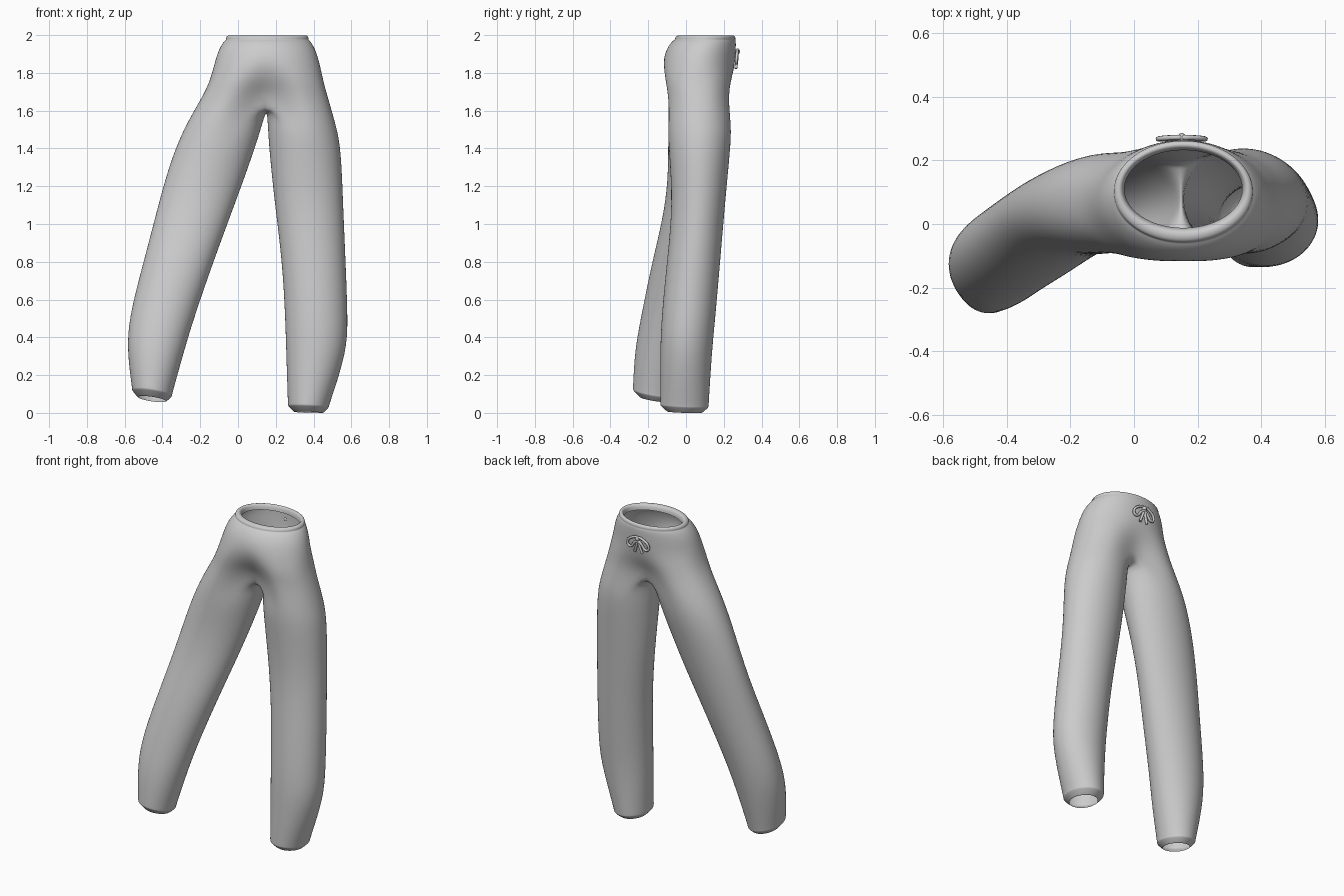
import bpy, bmesh, math
from mathutils import Vector

if "Cube" in bpy.data.objects:
    bpy.data.objects.remove(bpy.data.objects["Cube"])

G = 1.012            # small growth to offset subdivision shrinkage
bm = bmesh.new()


def bridge_rings(a, b):
    n = len(a)
    for i in range(n):
        j = (i + 1) % n
        bm.faces.new((a[i], a[j], b[j], b[i]))


# Hips: rings of 24, from the folded lip inside the waist down to the split
# z, x min, x max, y min, y max, centre dent at front, dent at back
hips = [
    (1.965, -.030, .340, -.012, .232, 0, 0),
    (1.992, -.034, .344, -.016, .236, 0, 0),
    (2.001, -.046, .356, -.034, .248, 0, 0),
    (1.994, -.061, .371, -.055, .260, 0, 0),
    (1.981, -.064, .374, -.058, .262, 0, 0),
    (1.976, -.062, .372, -.058, .260, 0, 0),
    (1.968, -.074, .383, -.074, .264, 0, 0),
    (1.920, -.104, .412, -.108, .263, 0, 0),
    (1.840, -.126, .434, -.132, .258, .01, 0),
    (1.750, -.150, .452, -.130, .252, .05, .02),
    (1.665, -.192, .476, -.118, .248, .11, .07),
]
prev = None
for z, x0, x1, y0, y1, df, db in hips:
    cx, rx = (x0 + x1) / 2, (x1 - x0) / 2 * G
    cy, ry = (y0 + y1) / 2, (y1 - y0) / 2 * G
    ring = []
    for i in range(24):
        a = math.radians(-90 + 15 * i)
        c, s = math.cos(a), math.sin(a)
        p = 1 if z > 1.8 else .85
        x = cx + rx * math.copysign(abs(c) ** p, c)
        y = cy + ry * math.copysign(abs(s) ** p, s)
        near = max(0, 1 - abs(c) / .4)
        y += near * (df if s < 0 else -db)
        ring.append(bm.verts.new((x, y, z)))
    if prev:
        bridge_rings(prev, ring)
    prev = ring
split = prev

# Crotch strip running back to front between the legs
front, back = split[0].co.copy(), split[12].co.copy()
strip = []
for j in range(1, 8):
    t = j / 8
    co = back.lerp(front, t)
    co.z -= .045 * math.sin(math.pi * t)
    co.x = .152
    strip.append(bm.verts.new(co))

# Legs: z, centre x, centre y, radius x, radius y, slope in x, slope in y
left = [
    (1.50, -.085, .065, .207, .163, 0, 0),
    (1.30, -.157, .050, .212, .142, 0, 0),
    (1.07, -.230, .020, .200, .132, 0, 0),
    (0.80, -.315, -.040, .185, .140, 0, 0),
    (0.50, -.407, -.100, .173, .140, 0, 0),
    (0.32, -.437, -.135, .150, .137, 0, -.05),
    (0.115, -.455, -.163, .106, .118, -.15, -.15),
]
right = [
    (1.52, .339, .072, .181, .170, 0, 0),
    (1.40, .355, .072, .191, .163, 0, 0),
    (1.10, .376, .068, .181, .138, 0, 0),
    (0.80, .402, .040, .168, .141, 0, 0),
    (0.50, .416, .012, .166, .143, 0, 0),
    (0.32, .416, .000, .161, .137, 0, 0),
    (0.045, .373, -.008, .109, .128, -.04, -.04),
]
for side, rows in ((1, right), (-1, left)):
    z, cx, cy, rx, ry, sx, sy = rows[-1]
    # turned-in hem below the last ring
    hem = [(z - d, cx, cy, rx * f, ry * f, sx, sy)
           for d, f in ((.008, 1.0), (.014, .97), (.040, .74), (.042, .70))]
    prev = [split[(side * k) % 24] for k in range(13)] + strip
    for z, cx, cy, rx, ry, sx, sy in rows + hem:
        ring = []
        for k in range(20):
            a = math.radians(18 * k - 108)
            dx = side * rx * G * math.cos(a)
            dy = ry * G * math.sin(a)
            ring.append(bm.verts.new((cx + dx, cy + dy, z + sx * dx + sy * dy)))
        bridge_rings(prev, ring)
        prev = ring

bmesh.ops.recalc_face_normals(bm, faces=bm.faces)
mesh = bpy.data.meshes.new("trousers")
bm.to_mesh(mesh)
bm.free()
for p in mesh.polygons:
    p.use_smooth = True
trousers = bpy.data.objects.new("trousers", mesh)
bpy.context.collection.objects.link(trousers)
sub = trousers.modifiers.new("smooth", 'SUBSURF')
sub.levels = sub.render_levels = 2


# Drawstring bow: two loops and two tails tied at the back of the waist
def cord(name, pts, closed):
    cu = bpy.data.curves.new(name, 'CURVE')
    cu.dimensions = '3D'
    cu.bevel_depth = .008
    cu.bevel_resolution = 2
    cu.resolution_u = 6
    cu.use_fill_caps = True
    sp = cu.splines.new('BEZIER')
    sp.bezier_points.add(len(pts) - 1)
    sp.use_cyclic_u = closed
    for bp, (x, y, z) in zip(sp.bezier_points, pts):
        bp.co = Vector((.15 + x, .264 + y, 1.915 + z))
        bp.handle_left_type = bp.handle_right_type = 'AUTO'
    ob = bpy.data.objects.new(name, cu)
    bpy.context.collection.objects.link(ob)


for s, label in ((1, "right"), (-1, "left")):
    cord(label + "_bow_loop", [(0, .008, 0), (s * .042, .007, -.004),
         (s * .074, .003, -.045), (s * .058, .003, -.064),
         (s * .024, .006, -.032)], True)
    cord(label + "_bow_tail", [(0, .008, 0), (s * .010, .005, -.045),
         (s * .026, .0, -.092)], False)

# Knot
bpy.ops.mesh.primitive_uv_sphere_add(segments=12, ring_count=8, radius=.014,
                                     location=(.15, .272, 1.913))
knot = bpy.context.object
knot.name = "bow_knot"
bpy.ops.object.shade_smooth()
